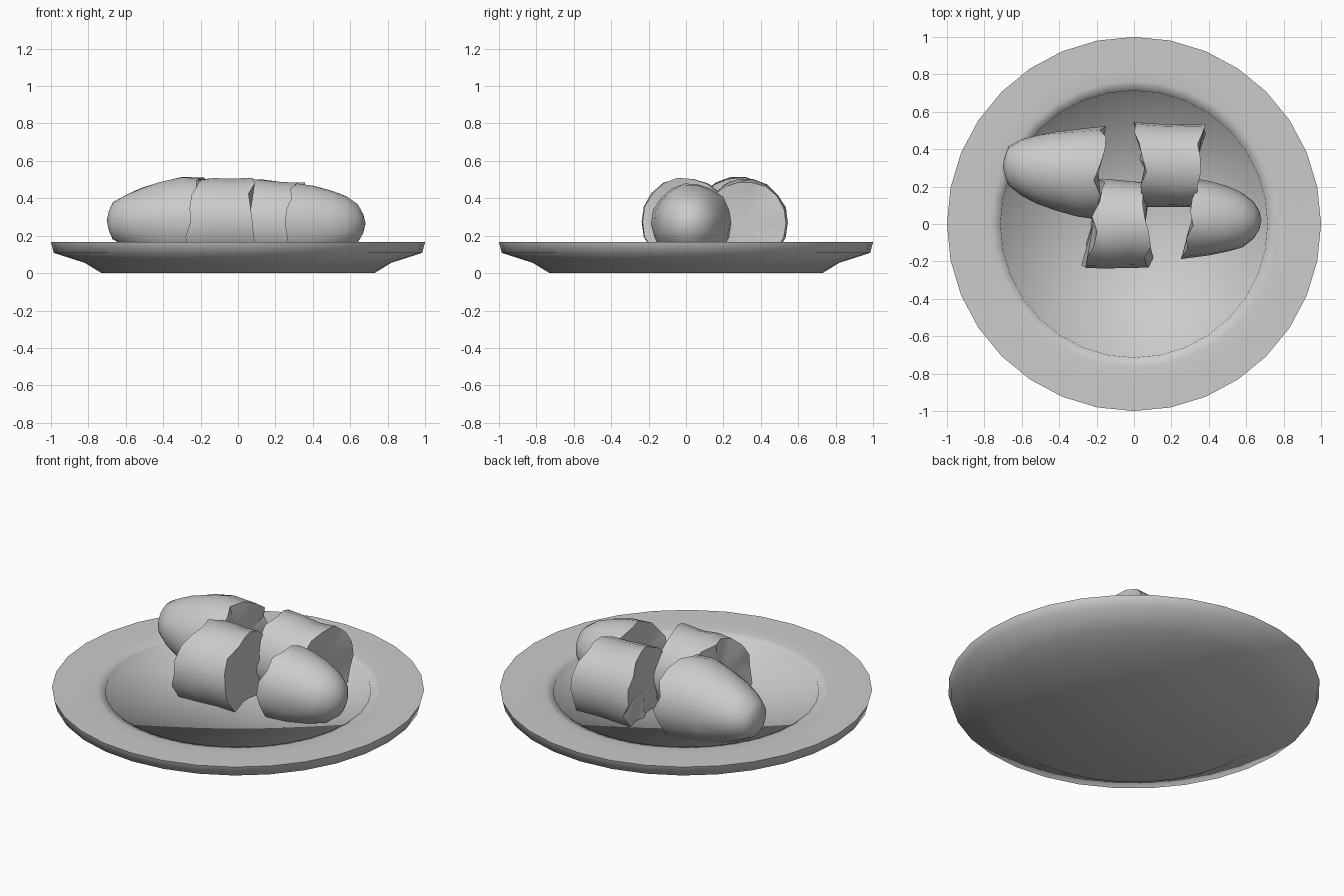
import bpy, bmesh, math, random

if "Cube" in bpy.data.objects:
    bpy.data.objects.remove(bpy.data.objects["Cube"])

random.seed(11)


def finish(name, bm, angle):
    bmesh.ops.recalc_face_normals(bm, faces=bm.faces)
    me = bpy.data.meshes.new(name)
    bm.to_mesh(me)
    bm.free()
    ob = bpy.data.objects.new(name, me)
    bpy.context.collection.objects.link(ob)
    bpy.ops.object.select_all(action='DESELECT')
    ob.select_set(True)
    bpy.context.view_layer.objects.active = ob
    bpy.ops.object.shade_smooth_by_angle(angle=math.radians(angle))
    return ob


def bridge_rings(bm, rings):
    for a, b in zip(rings, rings[1:]):
        n = len(a)
        for i in range(n):
            j = (i + 1) % n
            bm.faces.new((a[i], a[j], b[j], b[i]))


def fan(bm, ring, co):
    c = bm.verts.new(co)
    for i in range(len(ring)):
        bm.faces.new((c, ring[i], ring[(i + 1) % len(ring)]))


def lathe(name, profile, sides=32, angle=50, cap_end=True):
    """Turn (radius, z) points around z and close the ends."""
    bm = bmesh.new()
    rings = [[bm.verts.new((r * math.cos(2 * math.pi * i / sides),
                            r * math.sin(2 * math.pi * i / sides), z))
              for i in range(sides)] for r, z in profile]
    bridge_rings(bm, rings)
    fan(bm, rings[0], (0, 0, profile[0][1]))
    if cap_end:
        fan(bm, rings[-1], (0, 0, profile[-1][1]))
    return finish(name, bm, angle)


def bread(name, stations, torn, sides=18):
    """Loft (x, y, z, ry, rz) sections; torn maps end index -> (y skew, z skew, dent)."""
    bm = bmesh.new()
    rings = []
    last = len(stations) - 1
    for k, (x, y, z, ry, rz) in enumerate(stations):
        ky, kz, dent = torn.get(k, (0, 0, 0))
        ring = []
        for i in range(sides):
            a = 2 * math.pi * i / sides
            c, s = math.cos(a), math.sin(a)
            f = 1 + random.uniform(-.02, .02)
            dx = ky * c + kz * s
            if k in torn:
                dx += random.uniform(-.025, .025)
            ring.append(bm.verts.new((x + dx, y + ry * c * f, z + rz * s * f)))
        rings.append(ring)
    bridge_rings(bm, rings)
    for k in (0, last):
        x, y, z, ry, rz = stations[k]
        out = -1 if k == 0 else 1
        d = -torn[k][2] if k in torn else .012
        fan(bm, rings[k], (x + out * d, y, z))
    return finish(name, bm, 42)


# Plate: foot, flared outside, broad flat rim, step down to the flat centre
lathe("plate", [(.73, 0), (.82, .055), (.985, .108), (1.0, .165),
                (.93, .164), (.85, .164), (.765, .162), (.714, .152),
                (.710, .116)], angle=89)

# Four torn pieces of a bread roll
bread("left_end_piece", [
    (-.69, .31, .28, .055, .055), (-.67, .31, .28, .105, .10),
    (-.60, .30, .28, .15, .14), (-.52, .29, .28, .18, .175),
    (-.42, .285, .28, .21, .21), (-.30, .275, .28, .235, .24),
    (-.19, .275, .275, .245, .235)], {6: (.025, 0, 0.0)})

bread("left_middle_piece", [
    (-.23, .0, .27, .238, .235), (-.13, .0, .275, .238, .235),
    (-.03, -.002, .275, .232, .23), (.07, -.005, .275, .23, .235)],
    {0: (.05, .02, .01), 3: (-.012, -.01, .01)})

bread("right_middle_piece", [
    (.04, .32, .27, .225, .235), (.13, .315, .27, .222, .23),
    (.24, .31, .265, .222, .225), (.35, .315, .265, .22, .225)],
    {0: (-.02, 0, .02), 3: (.022, 0, .02)})

bread("right_end_piece", [
    (.30, .03, .265, .215, .215), (.40, .03, .265, .2, .205),
    (.50, .025, .265, .175, .18), (.58, .02, .265, .145, .15),
    (.64, .02, .265, .1, .105), (.67, .02, .265, .05, .05)],
    {0: (.025, 0, .01)})
